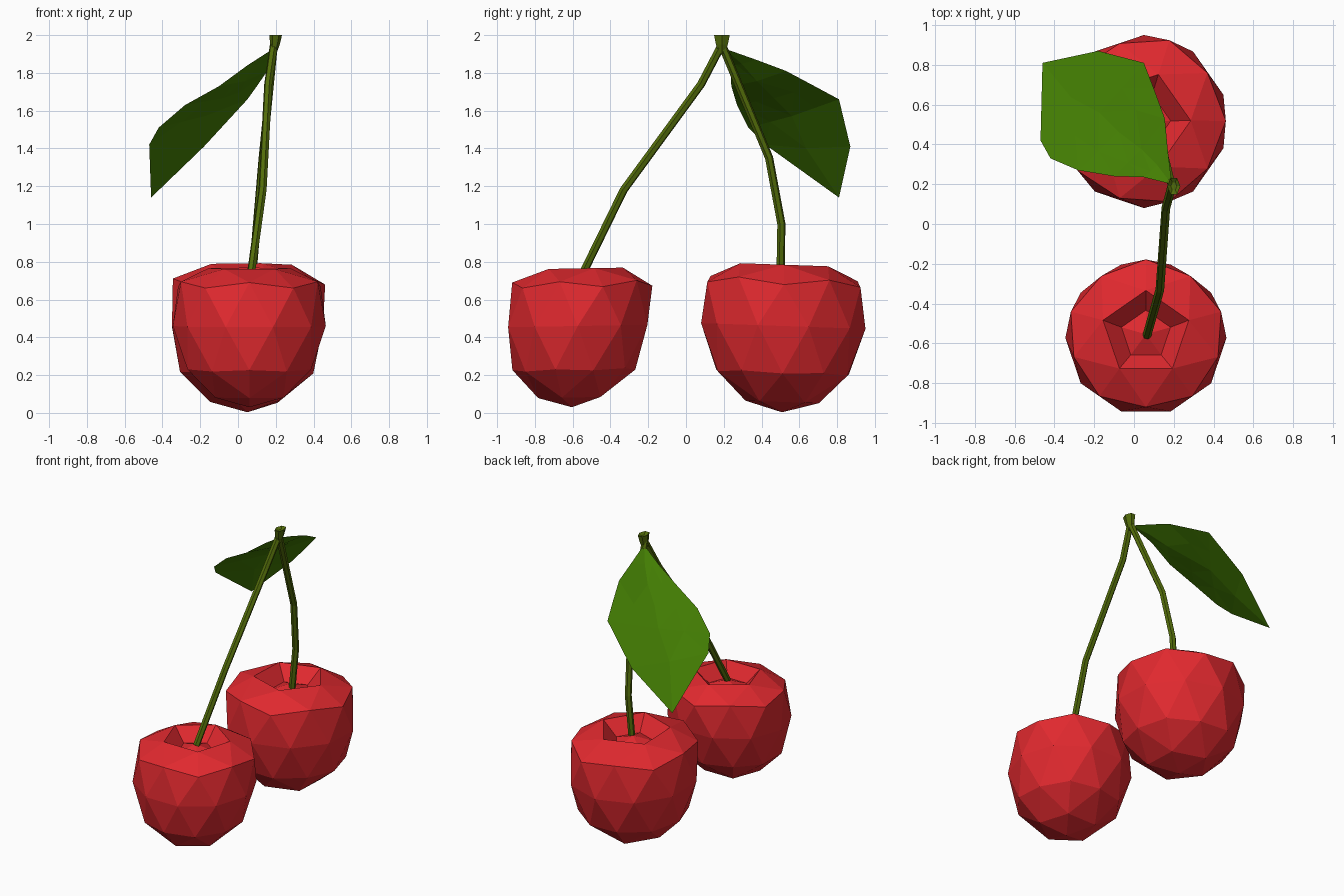
import bpy, bmesh
from math import cos, sin, atan2, radians, hypot
from mathutils import Vector, Matrix

if "Cube" in bpy.data.objects:
    bpy.data.objects.remove(bpy.data.objects["Cube"])


def material(name, rgb):
    m = bpy.data.materials.new(name)
    m.diffuse_color = (*rgb, 1)
    m.use_nodes = True
    m.node_tree.nodes["Principled BSDF"].inputs["Base Color"].default_value = m.diffuse_color
    return m


RED = material("cherry_red", (0.75, 0.022, 0.028))
STEM = material("stem_green", (0.085, 0.15, 0.003))
LEAF = material("leaf_green", (0.06, 0.22, 0.001))


def add(name, data, mat):
    ob = bpy.data.objects.new(name, data)
    data.materials.append(mat)
    bpy.context.collection.objects.link(ob)
    return ob


def from_bmesh(name, bm, mat):
    me = bpy.data.meshes.new(name)
    bm.to_mesh(me)
    bm.free()
    return add(name, me, mat)


def place(v, r, z):
    a = atan2(v.co.y, v.co.x)
    v.co = (r * cos(a), r * sin(a), z)


# Cherry profile: icosphere ring height -> new radius and height
RINGS = {0.85: (0.56, 0.71), 0.53: (0.94, 0.55), 0.45: (0.98, 0.48),
         -0.45: (0.85, -0.53), -0.53: (0.83, -0.55), -0.85: (0.47, -0.88)}


# Cherry: icosphere with rounded shoulders, narrowed base and a pentagonal dimple
def cherry(name, centre, size, turn, tilt, lean):
    bm = bmesh.new()
    bmesh.ops.create_icosphere(bm, subdivisions=2, radius=1)
    for v in bm.verts:
        ring = RINGS.get(round(v.co.z, 2))
        if ring:
            place(v, *ring)
    top = max(bm.verts, key=lambda v: v.co.z)
    cap = list(top.link_faces)
    bmesh.ops.inset_region(bm, faces=cap, thickness=0.1, use_even_offset=True)
    for v in {v for f in top.link_faces for v in f.verts}:
        if hypot(v.co.x, v.co.y) > 0.05:
            place(v, 0.32, 0.5)
    top.co = (0, 0, 0.6)
    shear = Matrix.Identity(4)
    shear[1][2] = lean
    bm.transform(Matrix.Translation(centre) @ shear @ Matrix.Rotation(radians(tilt), 4, 'X')
                 @ Matrix.Diagonal((*size, 1)) @ Matrix.Rotation(radians(turn), 4, 'Z'))
    bmesh.ops.recalc_face_normals(bm, faces=bm.faces)
    from_bmesh(name, bm, RED)


cherry("front_cherry", (0.06, -0.573, 0.46), (0.405, 0.387, 0.43), 90, 1, 0.09)
cherry("back_cherry", (0.05, 0.515, 0.46), (0.42, 0.435, 0.457), 0, -2, -0.02)


# Stems: bent six-sided tubes
def stem(name, pts):
    cu = bpy.data.curves.new(name, 'CURVE')
    cu.dimensions = '3D'
    cu.bevel_depth = 0.022
    cu.bevel_resolution = 1
    cu.use_fill_caps = True
    sp = cu.splines.new('POLY')
    sp.points.add(len(pts) - 1)
    for p, co in zip(sp.points, pts):
        p.co = (*co, 1)
    sp.use_smooth = False
    add(name, cu, STEM)


stem("front_stem", [(0.065, -0.56, 0.71), (0.13, -0.33, 1.18),
                    (0.16, 0.08, 1.74), (0.19, 0.19, 1.95)])
stem("back_stem", [(0.075, 0.50, 0.71), (0.10, 0.505, 1.0),
                   (0.13, 0.44, 1.35), (0.19, 0.19, 1.95)])

# Knot joining the stems, flared with a shallow hollow top
bm = bmesh.new()
rings = []
for z, x, rx, ry in [(1.9, 0.185, 0.018, 0.022), (1.95, 0.195, 0.026, 0.036),
                     (2.0, 0.2, 0.033, 0.048), (1.985, 0.2, 0.015, 0.022)]:
    rings.append([bm.verts.new((x + rx * cos(radians(60 * i)),
                                0.19 + ry * sin(radians(60 * i)), z)) for i in range(6)])
for a, b in zip(rings, rings[1:]):
    for i in range(6):
        j = (i + 1) % 6
        bm.faces.new((a[i], a[j], b[j], b[i]))
bm.faces.new(rings[0][::-1])
bm.faces.new(rings[-1])
from_bmesh("stem_knot", bm, STEM)

# Leaf: sheet between two edge lines, with a faint fold along the middle
base, tip = (0.19, 0.2, 1.93), (-0.46, 0.81, 1.14)
edge_a = [base, (0.17, 0.37, 1.87), (0.155, 0.53, 1.81), (0.10, 0.68, 1.73),
          (0.05, 0.81, 1.66), (-0.18, 0.87, 1.41), tip]
edge_b = [base, (0.05, 0.235, 1.84), (-0.10, 0.24, 1.73), (-0.28, 0.27, 1.63),
          (-0.42, 0.33, 1.51), (-0.47, 0.42, 1.42), tip]
dip = Vector((-0.5, 0.5, 0.7)) * -0.02
bm = bmesh.new()
rows = []
for a, b in zip(edge_a, edge_b):
    a, b = Vector(a), Vector(b)
    w = min(1, (a - b).length / 0.3)
    rows.append([bm.verts.new(a.lerp(b, k / 4) + dip * w * (1 - abs(k - 2) / 2))
                 for k in range(5)])
for r, s in zip(rows, rows[1:]):
    for k in range(4):
        bm.faces.new((r[k], s[k], s[k + 1], r[k + 1]))
bmesh.ops.remove_doubles(bm, verts=bm.verts, dist=0.001)
bmesh.ops.triangulate(bm, faces=bm.faces)
bmesh.ops.recalc_face_normals(bm, faces=bm.faces)
if sum(f.normal.z for f in bm.faces) < 0:
    bmesh.ops.reverse_faces(bm, faces=bm.faces)
from_bmesh("leaf", bm, LEAF)
